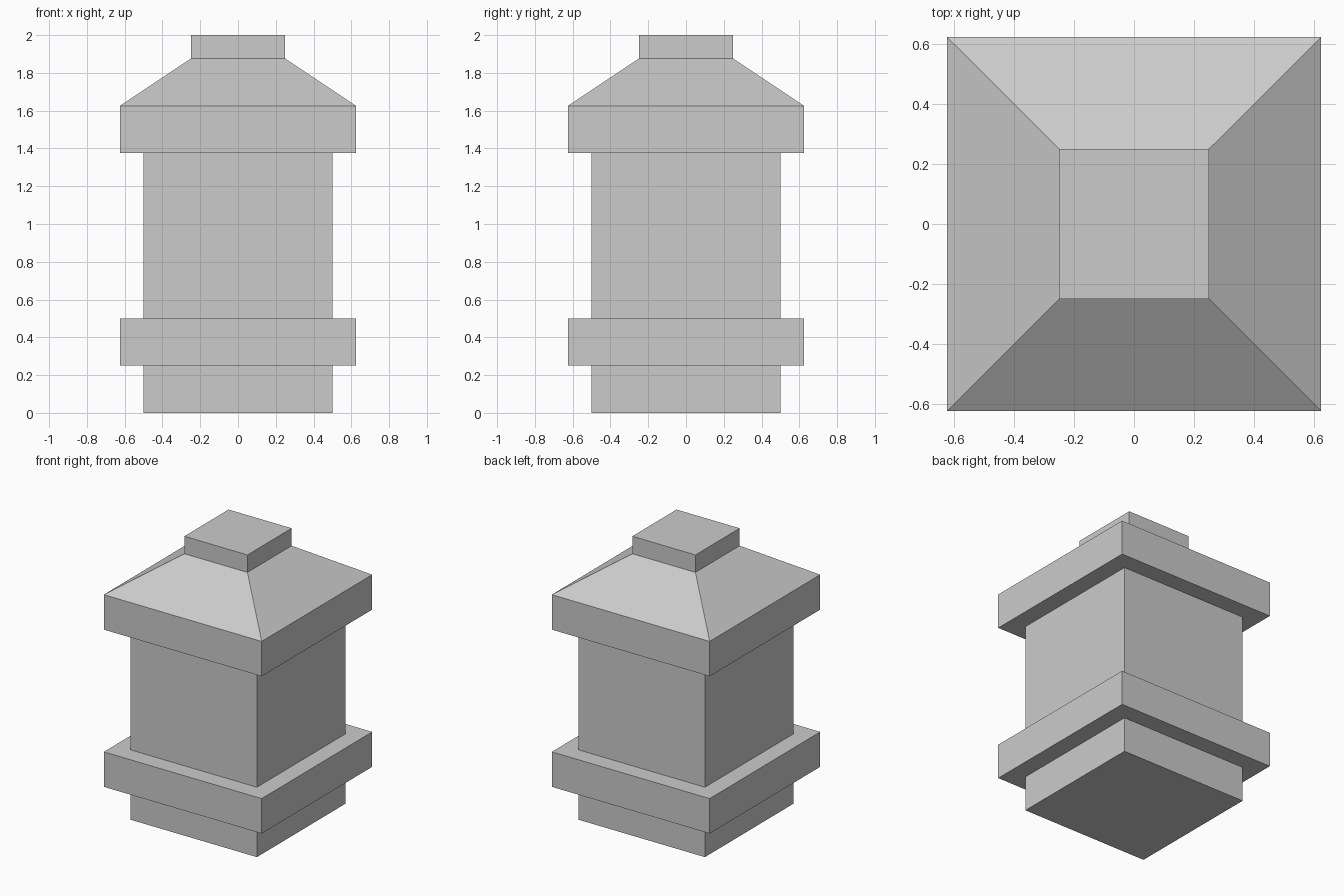
import bpy
import bmesh

if "Cube" in bpy.data.objects:
    bpy.data.objects.remove(bpy.data.objects["Cube"])


def square_stack(name, profile):
    """Closed square solid lofted through (half_width, z) levels."""
    bm = bmesh.new()
    rings = [[bm.verts.new((sx * w, sy * w, z))
              for sx, sy in ((-1, -1), (1, -1), (1, 1), (-1, 1))]
             for w, z in profile]
    bm.faces.new(rings[0][::-1])
    bm.faces.new(rings[-1])
    for low, high in zip(rings, rings[1:]):
        for i in range(4):
            j = (i + 1) % 4
            bm.faces.new((low[i], low[j], high[j], high[i]))
    mesh = bpy.data.meshes.new(name)
    bm.to_mesh(mesh)
    bm.free()
    obj = bpy.data.objects.new(name, mesh)
    bpy.context.collection.objects.link(obj)
    return obj


# Foot, projecting lower band and main shaft
square_stack("foot", [(0.5, 0), (0.5, 0.25)])
square_stack("lower_band", [(0.625, 0.25), (0.625, 0.5)])
square_stack("shaft", [(0.5, 0.5), (0.5, 1.375)])

# Upper band with the sloped roof, then the small top block
square_stack("roof", [(0.625, 1.375), (0.625, 1.625), (0.25, 1.875)])
square_stack("top_block", [(0.25, 1.875), (0.25, 2.0)])
